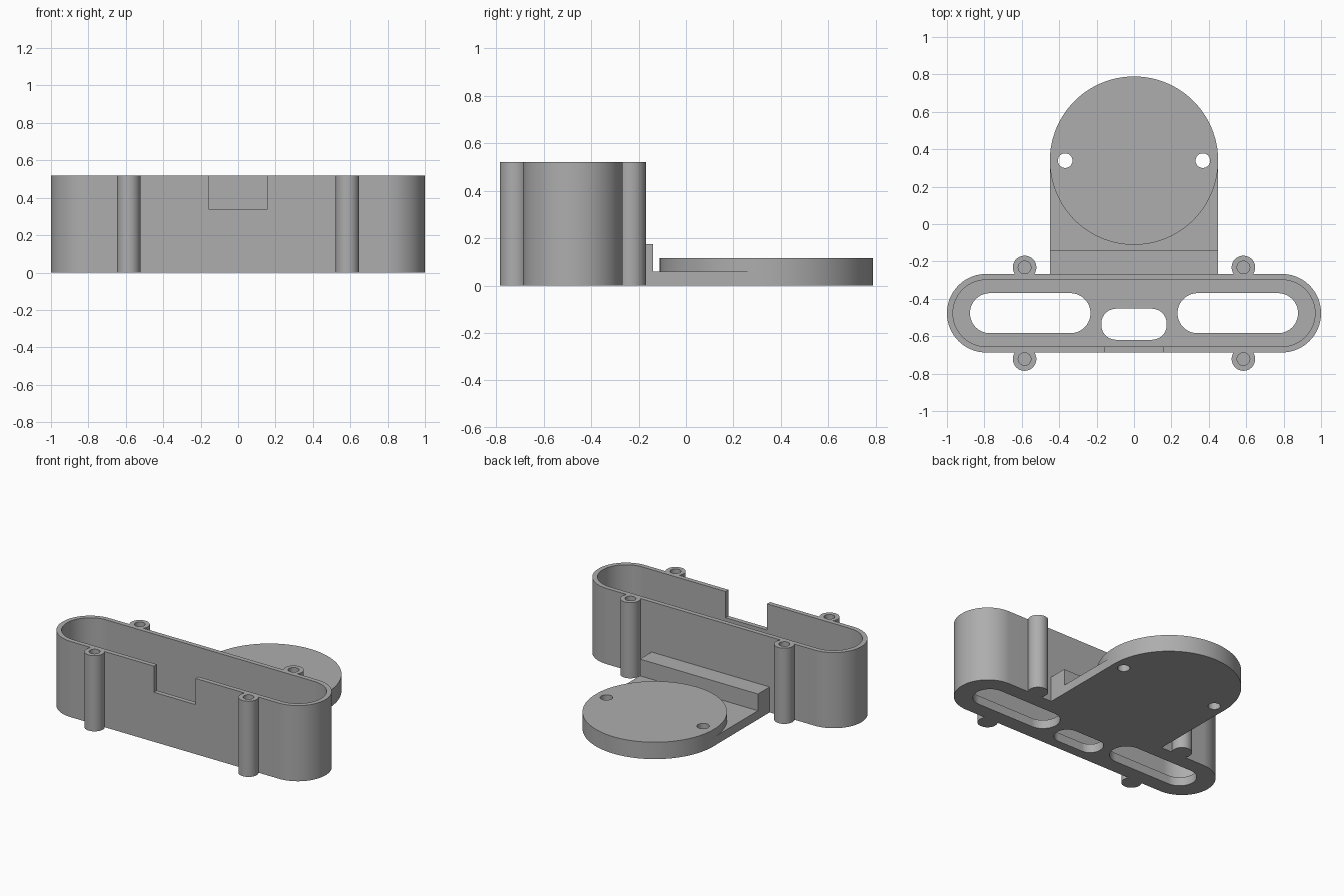
import bpy, bmesh, math
from math import pi, cos, sin

if "Cube" in bpy.data.objects:
    bpy.data.objects.remove(bpy.data.objects["Cube"], do_unlink=True)

grey = bpy.data.materials.new("plain grey")
grey.use_nodes = True
colour = (0.42, 0.42, 0.42, 1)
grey.diffuse_color = colour
grey.node_tree.nodes["Principled BSDF"].inputs["Base Color"].default_value = colour


def rounded(cx, cy, hx, hy, r, steps=24):
    """Outline of a rectangle with rounded corners."""
    pts = []
    for quarter, (sx, sy) in enumerate([(1, 1), (-1, 1), (-1, -1), (1, -1)]):
        for i in range(steps + 1):
            a = (quarter + i / steps) * pi / 2
            pts.append((cx + sx * (hx - r) + r * cos(a), cy + sy * (hy - r) + r * sin(a)))
    return pts


def circle(cx, cy, r, n=48):
    return [(cx + r * cos(2 * pi * i / n), cy + r * sin(2 * pi * i / n)) for i in range(n)]


def box(x0, x1, y0, y1):
    return [(x0, y0), (x1, y0), (x1, y1), (x0, y1)]


def prism(name, outline, z0, z1):
    """Upright solid with the given outline."""
    bm = bmesh.new()
    face = bm.faces.new([bm.verts.new((x, y, z0)) for x, y in outline])
    bmesh.ops.remove_doubles(bm, verts=bm.verts, dist=1e-5)
    top = bmesh.ops.extrude_face_region(bm, geom=list(bm.faces))["geom"]
    bmesh.ops.translate(bm, vec=(0, 0, z1 - z0),
                        verts=[v for v in top if isinstance(v, bmesh.types.BMVert)])
    bmesh.ops.recalc_face_normals(bm, faces=bm.faces)
    mesh = bpy.data.meshes.new(name)
    bm.to_mesh(mesh)
    bm.free()
    mesh.materials.append(grey)
    ob = bpy.data.objects.new(name, mesh)
    bpy.context.collection.objects.link(ob)
    return ob


def combine(target, tool, operation):
    """Join the tool to the target, or cut it away, and discard the tool."""
    mod = target.modifiers.new(operation, 'BOOLEAN')
    mod.operation, mod.solver, mod.object = operation, 'EXACT', tool
    bpy.context.view_layer.objects.active = target
    bpy.ops.object.modifier_apply(modifier=mod.name)
    bpy.data.objects.remove(tool, do_unlink=True)


def cut(target, outline, z0, z1):
    combine(target, prism("cutter", outline, z0, z1), 'DIFFERENCE')


def join(target, outline, z0, z1):
    combine(target, prism("addition", outline, z0, z1), 'UNION')


HEIGHT, FLOOR, MID_Y = 0.52, 0.06, -0.477

# Housing with screw posts along both long sides
housing = prism("housing", rounded(0, MID_Y, 1, 0.21, 0.2099), 0, HEIGHT)
posts = [(x, y) for x in (-0.585, 0.585) for y in (-0.232, -0.722)]
for x, y in posts:
    join(housing, circle(x, y, 0.063), 0, HEIGHT)
cut(housing, rounded(0, MID_Y, 0.968, 0.178, 0.1779), FLOOR, 1)
for x, y in posts:
    cut(housing, circle(x, y, 0.034), 0.2, 1)

# Openings in the floor and the notch in the front wall
for x in (-0.555, 0.555):
    cut(housing, rounded(x, MID_Y, 0.322, 0.107, 0.1069), -1, 0.2)
cut(housing, rounded(0, -0.536, 0.175, 0.083, 0.08), -1, 0.2)
cut(housing, box(-0.158, 0.158, -0.8, -0.6), 0.34, 1)

# Mounting arm: flat plate, round pad with two holes, and a rib at the wall
arm = prism("mounting_arm", circle(0, 0.339, 0.45, 128), 0, 0.116)
join(arm, box(-0.449, 0.449, -0.267, 0.32), 0, FLOOR)
for x in (-0.368, 0.368):
    cut(arm, circle(x, 0.339, 0.039), -1, 1)
join(arm, box(-0.449, 0.449, -0.267, -0.14), 0, 0.175)

# Smooth curved walls, keep the edges sharp
for ob in (housing, arm):
    bpy.ops.object.select_all(action='DESELECT')
    ob.select_set(True)
    bpy.context.view_layer.objects.active = ob
    bpy.ops.object.shade_smooth_by_angle(angle=math.radians(30))
